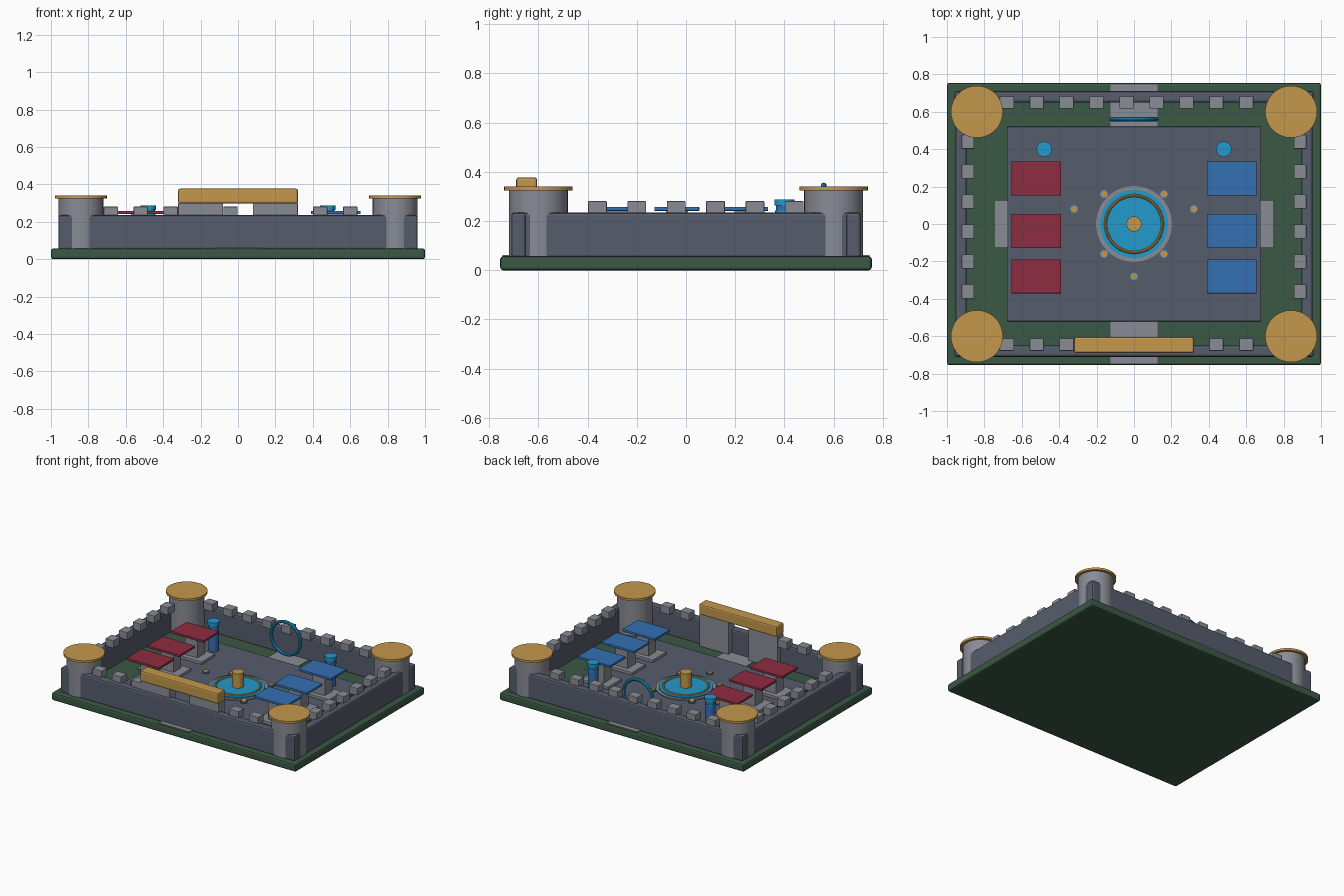
import bpy, math

if "Cube" in bpy.data.objects:
    bpy.data.objects.remove(bpy.data.objects["Cube"])


def material(name, rgb):
    m = bpy.data.materials.new(name)
    m.diffuse_color = (*rgb, 1)
    m.use_nodes = True
    m.node_tree.nodes["Principled BSDF"].inputs["Base Color"].default_value = m.diffuse_color
    return m


GREEN = material("grass green", (0.044, 0.098, 0.060))
SLATE = material("dark slate", (0.092, 0.108, 0.150))
STONE = material("light stone", (0.250, 0.262, 0.300))
GOLD = material("gold", (0.550, 0.315, 0.072))
RED = material("crimson", (0.270, 0.025, 0.052))
BLUE = material("royal blue", (0.034, 0.160, 0.450))
CYAN = material("bright cyan", (0.016, 0.320, 0.610))


def finish(name, mat, bevel=0.0, smooth=False):
    ob = bpy.context.object
    ob.name = name
    ob.data.materials.append(mat)
    if bevel:
        b = ob.modifiers.new("soft edges", 'BEVEL')
        b.width, b.segments = bevel, 2
    if smooth:
        bpy.ops.object.shade_smooth_by_angle()
    return ob


def box(name, x, y, z, mat, bevel=0.0):
    """Box from (min, max) pairs on each axis."""
    lo, hi = zip(x, y, z)
    bpy.ops.mesh.primitive_cube_add(size=1, location=[(a + b) / 2 for a, b in zip(lo, hi)])
    ob = bpy.context.object
    ob.scale = [b - a for a, b in zip(lo, hi)]
    bpy.ops.object.transform_apply(location=False, rotation=False, scale=True)
    return finish(name, mat, bevel)


def cylinder(name, x, y, r, z, mat, sides=32):
    bpy.ops.mesh.primitive_cylinder_add(vertices=sides, radius=r, depth=z[1] - z[0],
                                        location=(x, y, (z[0] + z[1]) / 2))
    return finish(name, mat, smooth=True)


def torus(name, loc, r, thick, mat, rot=(0, 0, 0)):
    bpy.ops.mesh.primitive_torus_add(location=loc, rotation=rot, major_radius=r,
                                     minor_radius=thick, major_segments=48, minor_segments=10)
    return finish(name, mat, smooth=True)


# Ground slab and raised courtyard
box("ground_slab", (-1, 1), (-0.755, 0.755), (0, 0.057), GREEN, 0.012)
box("courtyard", (-0.68, 0.68), (-0.52, 0.52), (0.05, 0.07), SLATE, 0.003)

# Paths leading out of the courtyard
for s in (-1, 1):
    box("gate_path", (-0.125, 0.125), sorted((s * 0.50, s * 0.745)), (0.05, 0.063), STONE)
    box("side_path", sorted((s * 0.66, s * 0.743)), (-0.122, 0.122), (0.05, 0.063), STONE)

# Curtain walls
for s in (-1, 1):
    box("long_wall", (-0.96, 0.96), sorted((s * 0.65, s * 0.71)), (0.05, 0.235), SLATE, 0.012)
    box("side_wall", sorted((s * 0.895, s * 0.955)), (-0.70, 0.70), (0.05, 0.235), SLATE, 0.012)


# Battlements
def merlon(x, y, wx, wy):
    box("merlon", (x - wx / 2, x + wx / 2), (y - wy / 2, y + wy / 2), (0.225, 0.281), STONE, 0.003)


for i in range(9):
    x = -0.68 + 0.16 * i
    merlon(x, 0.65, 0.076, 0.066)
    if abs(x) > 0.33:
        merlon(x, -0.645, 0.076, 0.066)
for i in range(6):
    for s in (-1, 1):
        merlon(s * 0.888, -0.36 + 0.16 * i, 0.066, 0.076)

# Corner towers with wide gold caps
for sx in (-1, 1):
    for sy in (-1, 1):
        cylinder("tower", sx * 0.84, sy * 0.60, 0.12, (0.05, 0.328), STONE, 40)
        cylinder("tower_cap", sx * 0.84, sy * 0.60, 0.139, (0.324, 0.34), GOLD, 40)

# Gatehouse: two piers carrying a gold lintel
for s in (-1, 1):
    box("gate_pier", sorted((s * 0.08, s * 0.32)), (-0.685, -0.612), (0.06, 0.30), STONE, 0.004)
box("gate_lintel", (-0.32, 0.32), (-0.69, -0.605), (0.298, 0.377), GOLD, 0.01)

# Central pool with gold ring and pillar
cylinder("pool_base", 0, 0, 0.203, (0.06, 0.077), STONE, 48)
cylinder("pool_water", 0, 0, 0.182, (0.07, 0.085), CYAN, 48)
torus("pool_ring", (0, 0, 0.086), 0.152, 0.008, GOLD)
cylinder("pool_pillar", 0, 0, 0.04, (0.08, 0.192), GOLD, 24)

# Floor lamps around the pool
for x, y in ((-0.16, 0.16), (0.16, 0.16), (-0.32, 0.08), (0.32, 0.08),
             (-0.16, -0.16), (0.16, -0.16), (0, -0.28)):
    cylinder("lamp_rim", x, y, 0.025, (0.065, 0.076), BLUE, 12)
    cylinder("lamp", x, y, 0.019, (0.07, 0.081), GOLD, 12)

# Team shelters: stone plinth and post under a flat coloured roof
for s, mat in ((-1, RED), (1, BLUE)):
    for y in (0.243, -0.037, -0.28):
        x = s * 0.522
        box("shelter_plinth", (x - 0.11, x + 0.11), (y - 0.08, y + 0.08), (0.06, 0.09), STONE, 0.003)
        box("shelter_post", (x - 0.05, x + 0.05), (y - 0.045, y + 0.045), (0.085, 0.245), STONE)
        box("shelter_roof", (x - 0.133, x + 0.133), (y - 0.091, y + 0.091), (0.241, 0.258), mat, 0.003)

# Beacon columns
for s in (-1, 1):
    cylinder("beacon_column", s * 0.48, 0.40, 0.035, (0.06, 0.27), BLUE, 24)
    cylinder("beacon_collar", s * 0.48, 0.40, 0.038, (0.232, 0.242), CYAN, 24)
    cylinder("beacon_cap", s * 0.48, 0.40, 0.041, (0.263, 0.287), CYAN, 24)

# Standing ring at the rear gate
torus("portal_ring", (0, 0.56, 0.225), 0.119, 0.012, CYAN, (math.pi / 2, 0, 0))
